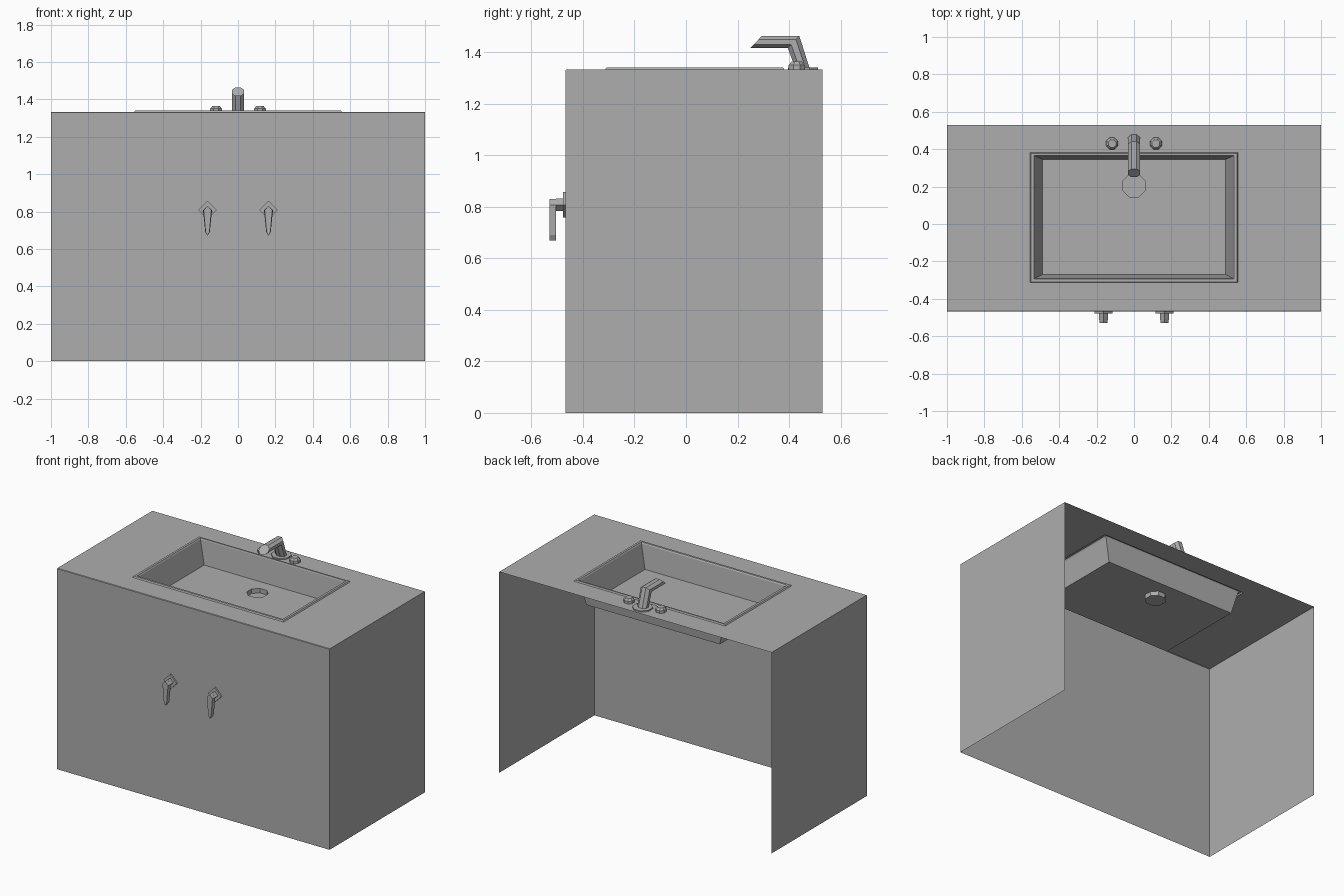
import bpy, bmesh, math

cube = bpy.data.objects.get("Cube")
if cube:
    bpy.data.objects.remove(cube, do_unlink=True)

grey = bpy.data.materials.new("mid_grey")
grey.use_nodes = True
grey.diffuse_color = (0.42, 0.42, 0.42, 1)
grey.node_tree.nodes["Principled BSDF"].inputs["Base Color"].default_value = grey.diffuse_color

TOP = 1.333
FRONT, BACK = -0.468, 0.53


def finish(bm, name):
    mesh = bpy.data.meshes.new(name)
    bm.to_mesh(mesh)
    bm.free()
    mesh.materials.append(grey)
    obj = bpy.data.objects.new(name, mesh)
    bpy.context.collection.objects.link(obj)
    return obj


def ring(bm, points):
    return [bm.verts.new(p) for p in points]


def bridge(bm, a, b, skip=()):
    """Quads between two matching closed rings."""
    n = len(a)
    for i in range(n):
        if i not in skip:
            j = (i + 1) % n
            bm.faces.new((a[i], a[j], b[j], b[i]))


def rect(x, y0, y1, z):
    return [(-x, y0, z), (x, y0, z), (x, y1, z), (-x, y1, z)]


def circle(cx, cy, r, z, n=8):
    angles = [math.tau * (i + 0.5) / n for i in range(n)]
    return [(cx + r * math.cos(a), cy + r * math.sin(a), z) for a in angles]


def loft(name, sections, cap_start=False):
    bm = bmesh.new()
    rings = [ring(bm, s) for s in sections]
    for a, b in zip(rings, rings[1:]):
        bridge(bm, a, b)
    if cap_start:
        bm.faces.new(rings[0][::-1])
    bm.faces.new(rings[-1])
    return finish(bm, name)


# Cabinet: open back and bottom, counter with a basin opening
bm = bmesh.new()
bottom = ring(bm, rect(1, FRONT, BACK, 0))
lip = ring(bm, rect(1, FRONT, BACK, TOP - 0.003))
edge = ring(bm, rect(1, FRONT + 0.003, BACK, TOP))
opening = ring(bm, rect(0.555, -0.314, 0.382, TOP))
bridge(bm, bottom, lip, skip=(2,))
bridge(bm, lip, edge, skip=(2,))
bridge(bm, edge, opening)
finish(bm, "cabinet")

# Basin: raised rim, sloping walls, floor and drain recess
bm = bmesh.new()
steps = [
    (0.555, -0.314, 0.382, TOP),
    (0.55, -0.309, 0.377, TOP + 0.008),
    (0.535, -0.295, 0.367, TOP + 0.008),
    (0.53, -0.29, 0.364, TOP),
    (0.49, -0.27, 0.345, 1.18),
]
rings = [ring(bm, rect(*s)) for s in steps]
for a, b in zip(rings, rings[1:]):
    bridge(bm, a, b)
drain_top = ring(bm, circle(0, 0.205, 0.066, 1.18))
drain_low = ring(bm, circle(0, 0.205, 0.066, 1.15))
bridge(bm, drain_low, drain_top)
bm.faces.new(drain_low)
border = []
for loop in (rings[-1], drain_top):
    for i, v in enumerate(loop):
        border.append(bm.edges.get((v, loop[(i + 1) % len(loop)])))
floor = bmesh.ops.triangle_fill(bm, use_beauty=True, use_dissolve=False, edges=border)
for f in floor["geom"]:
    if isinstance(f, bmesh.types.BMFace):
        f.normal_update()
        if f.normal.z < 0:
            f.normal_flip()
finish(bm, "basin")

# Faucet base and the two tap knobs
loft("faucet_base", [circle(0, 0.455, 0.063, TOP), circle(0, 0.455, 0.063, 1.341)])
for side, x in (("left", 0.117), ("right", -0.117)):
    loft(side + "_tap_knob", [circle(x, 0.43, 0.034, TOP), circle(x, 0.43, 0.034, 1.35),
                              circle(x, 0.43, 0.022, 1.364)])


# Faucet: octagonal tube with mitred sections
def tube_section(outer, inner):
    points = []
    for x, s, _ in circle(0, 0, 1 / math.cos(math.pi / 8), 0):
        t = (1 + s) / 2
        points.append((-0.033 * x, inner[0] + (outer[0] - inner[0]) * t,
                       inner[1] + (outer[1] - inner[1]) * t))
    return points


loft("faucet", [tube_section((0.48, 1.338), (0.425, 1.338)),
                tube_section((0.44, 1.464), (0.395, 1.417)),
                tube_section((0.295, 1.464), (0.25, 1.417))]).data.flip_normals()


# Door handles: diamond plate, diamond stem and tapered lever
def outline(x, y, points, width=1):
    return [(x + px * width, y, pz) for px, pz in points]


def diamond(r):
    return [(0, 0.808 - r), (r, 0.808), (0, 0.808 + r), (-r, 0.808)]


lever = [(0, 0.67), (0.012, 0.69), (0.024, 0.808), (0, 0.831), (-0.024, 0.808), (-0.012, 0.69)]
for side, x in (("left", 0.163), ("right", -0.163)):
    for part, shape, y0, y1, taper in (("plate", diamond(0.049), FRONT, FRONT - 0.01, 1),
                                       ("stem", diamond(0.024), FRONT - 0.01, -0.505, 1),
                                       ("lever", lever, -0.505, -0.53, 0.85)):
        loft(f"{side}_handle_{part}", [outline(x, y0, shape), outline(x, y1, shape, taper)],
             cap_start=part == "lever")
